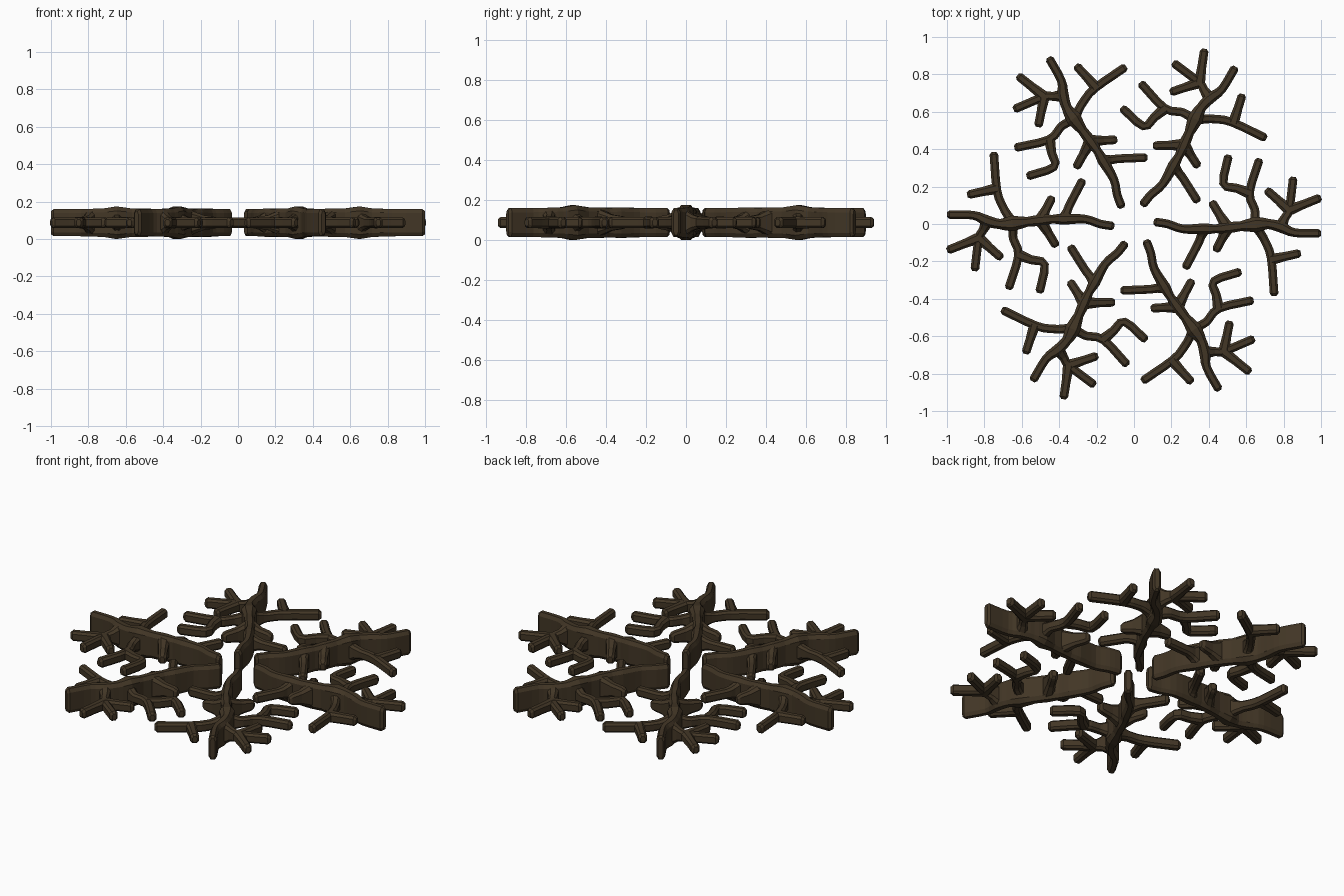
import bpy, bmesh, math
from mathutils import Vector

if "Cube" in bpy.data.objects:
    bpy.data.objects.remove(bpy.data.objects["Cube"])

MID = 0.087            # height of the branch centre line
W, H = 0.023, 0.028    # half width and half height of a thin twig
STEPS = 3              # curve steps between control points


def smooth(points):
    """Catmull-Rom curve through (x, y, half width, half height) points."""
    p = [Vector(q) for q in points]
    p = [2 * p[0] - p[1]] + p + [2 * p[-1] - p[-2]]
    out = []
    for a, b, c, d in zip(p, p[1:], p[2:], p[3:]):
        for i in range(STEPS):
            t = i / STEPS
            q = 0.5 * (2 * b + (c - a) * t + (2 * a - 5 * b + 4 * c - d) * t * t
                       + (3 * b - a - 3 * c + d) * t ** 3)
            lin = b.lerp(c, t)
            out.append(Vector((q[0], q[1], lin[2], lin[3])))
    return out + [p[-2]]


def chamfer_end(path):
    """Shrink the last ring and add a slightly larger one just before it."""
    end, prev = path[-1], path[-2]
    d = Vector((end[0] - prev[0], end[1] - prev[1])).normalized() * 0.014
    inner = Vector((end[0] - d.x, end[1] - d.y, end[2], end[3]))
    tip = Vector((end[0], end[1], end[2] * 0.55, end[3] - end[2] * 0.45))
    return path[:-1] + [inner, tip]


def sweep(bm, points, both_ends=False):
    """Eight-sided tube following the path."""
    path = chamfer_end(smooth(points))
    if both_ends:
        path = chamfer_end(path[::-1])
    rings = []
    for i, q in enumerate(path):
        a, b = path[max(i - 1, 0)], path[min(i + 1, len(path) - 1)]
        side = Vector((a[1] - b[1], b[0] - a[0])).normalized()
        w, h = q[2], q[3]
        cw, ch = 0.5 * w, 0.2 * h + 0.006
        sec = [(w, h - ch), (w - cw, h), (cw - w, h), (-w, h - ch),
               (-w, ch - h), (cw - w, -h), (w - cw, -h), (w, ch - h)]
        rings.append([bm.verts.new((q[0] + side.x * u, q[1] + side.y * u, MID + v))
                      for u, v in sec])
    for r, s in zip(rings, rings[1:]):
        for k in range(8):
            n = (k + 1) % 8
            bm.faces.new((r[k], r[n], s[n], s[k]))
    bm.faces.new(rings[0])
    bm.faces.new(rings[-1])


def twig(bm, pts, tall=True):
    """Thin twig with a flared root; tall roots grow out of the main stem."""
    w0, h0 = (0.034, 0.072) if tall else (0.03, 0.03)
    a, b = Vector(pts[0]), Vector(pts[1])
    f = min(0.5, 0.085 / (b - a).length)
    m = a.lerp(b, f)
    path = [(a.x, a.y, w0, h0), (m.x, m.y, W + 0.001, 0.04 if tall else H)]
    path += [(x, y, W, H) for x, y in pts[1:]]
    sweep(bm, path)


bm = bmesh.new()

# main stem: a tall ribbon running outward
sweep(bm, [(0.105, 0.012, W, 0.072), (0.18, 0.0, W, 0.072), (0.26, -0.026, W, 0.072),
           (0.375, -0.026, 0.03, 0.076), (0.435, -0.026, W, 0.073), (0.50, -0.02, 0.031, 0.076),
           (0.57, -0.012, 0.026, 0.076), (0.65, -0.003, 0.042, 0.087), (0.72, 0.0, 0.027, 0.076),
           (0.79, -0.018, 0.03, 0.074), (0.86, -0.047, W, 0.072), (1.0, -0.05, W, 0.072)], True)

# twigs on the inner stem
twig(bm, [(0.375, -0.026), (0.34, -0.11), (0.272, -0.24)])
twig(bm, [(0.50, -0.02), (0.413, 0.122)])
twig(bm, [(0.50, -0.02), (0.435, -0.148)])

# forks on either side of the hub
twig(bm, [(0.65, -0.003), (0.645, 0.08), (0.618, 0.17), (0.672, 0.35)])
twig(bm, [(0.618, 0.165), (0.478, 0.218), (0.507, 0.37)], False)
twig(bm, [(0.65, -0.003), (0.70, -0.09), (0.733, -0.18), (0.75, -0.385)])
twig(bm, [(0.733, -0.19), (0.892, -0.155)], False)

# outer fan of three tips
twig(bm, [(0.785, -0.012), (0.83, 0.08), (0.852, 0.252)])
twig(bm, [(0.83, 0.075), (1.0, 0.142)], False)
twig(bm, [(0.83, 0.075), (0.705, 0.185)], False)

bmesh.ops.recalc_face_normals(bm, faces=bm.faces)
mesh = bpy.data.meshes.new("branch_cluster")
bm.to_mesh(mesh)
bm.free()

bark = bpy.data.materials.new("dark_bark")
bark.diffuse_color = (0.055, 0.037, 0.019, 1)
bark.use_nodes = True
bark.node_tree.nodes["Principled BSDF"].inputs["Base Color"].default_value = bark.diffuse_color
mesh.materials.append(bark)

# six clusters around the centre
for i in range(6):
    ob = bpy.data.objects.new(f"branch_cluster_{i + 1}", mesh)
    ob.rotation_euler.z = math.radians(60 * i)
    bpy.context.collection.objects.link(ob)
